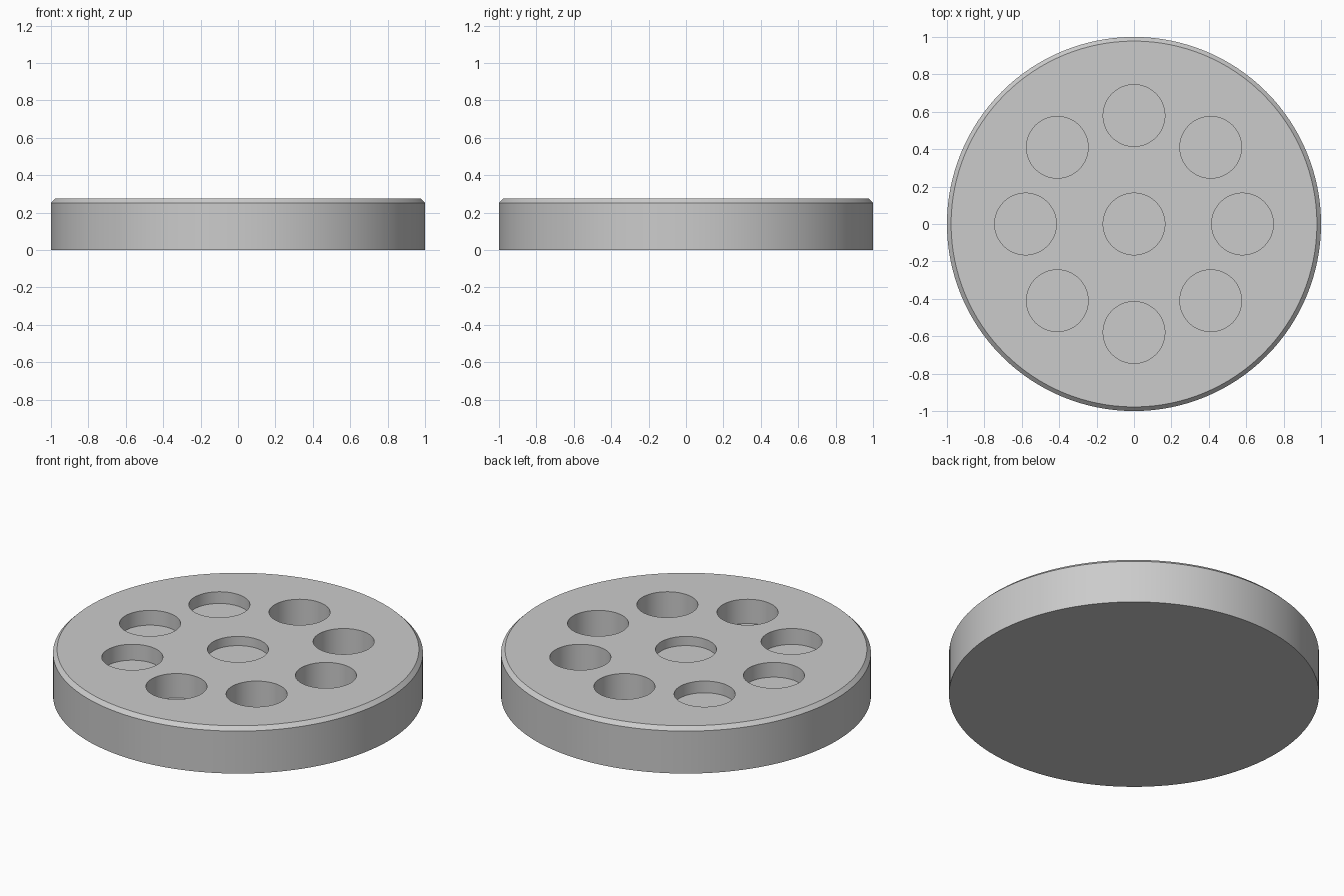
import bpy
import math

if "Cube" in bpy.data.objects:
    bpy.data.objects.remove(bpy.data.objects["Cube"])

HEIGHT = 0.275
CHAMFER = 0.022
HOLE_RADIUS = 0.165
RING_RADIUS = 0.58

grey = bpy.data.materials.new("light grey")
grey.diffuse_color = (0.6, 0.6, 0.6, 1)
grey.use_nodes = True
grey.node_tree.nodes["Principled BSDF"].inputs["Base Color"].default_value = grey.diffuse_color


def lathe(name, profile, sides):
    """Closed solid of revolution from (radius, z) points, listed bottom to top."""
    verts, faces = [], []
    for r, z in profile:
        for i in range(sides):
            a = 2 * math.pi * i / sides
            verts.append((r * math.cos(a), r * math.sin(a), z))
    for k in range(len(profile) - 1):
        for i in range(sides):
            j = (i + 1) % sides
            faces.append((k * sides + i, k * sides + j,
                          (k + 1) * sides + j, (k + 1) * sides + i))
    faces.append(tuple(reversed(range(sides))))
    faces.append(tuple(range((len(profile) - 1) * sides, len(profile) * sides)))
    mesh = bpy.data.meshes.new(name)
    mesh.from_pydata(verts, [], faces)
    mesh.materials.append(grey)
    obj = bpy.data.objects.new(name, mesh)
    bpy.context.collection.objects.link(obj)
    return obj


# round plate with a chamfered top rim
plate = lathe("round_plate", [(1, 0), (1, HEIGHT - CHAMFER), (1 - CHAMFER, HEIGHT)], 128)

# blind holes: one in the centre, eight around it (angle in degrees: depth)
ring_depths = {135: 0.07, 180: 0.088, 225: 0.095, 270: 0.145,
               315: 0.17, 0: 0.19, 45: 0.21, 90: 0.23}
holes = [(0, 0, 0.055)]
for angle, depth in ring_depths.items():
    a = math.radians(angle)
    holes.append((RING_RADIUS * math.cos(a), RING_RADIUS * math.sin(a), depth))

cutters = []
for x, y, depth in holes:
    cutter = lathe("hole_cutter", [(HOLE_RADIUS, HEIGHT - depth), (HOLE_RADIUS, HEIGHT + 0.1)], 64)
    cutter.location = (x, y, 0)
    cutter.hide_render = True
    cutters.append(cutter)
    mod = plate.modifiers.new("hole", 'BOOLEAN')
    mod.operation = 'DIFFERENCE'
    mod.solver = 'EXACT'
    mod.object = cutter

# apply the cuts, then remove the helpers
bpy.context.view_layer.objects.active = plate
plate.select_set(True)
for mod in list(plate.modifiers):
    bpy.ops.object.modifier_apply(modifier=mod.name)
for cutter in cutters:
    bpy.data.objects.remove(cutter)

bpy.ops.object.shade_smooth_by_angle(angle=math.radians(30))
